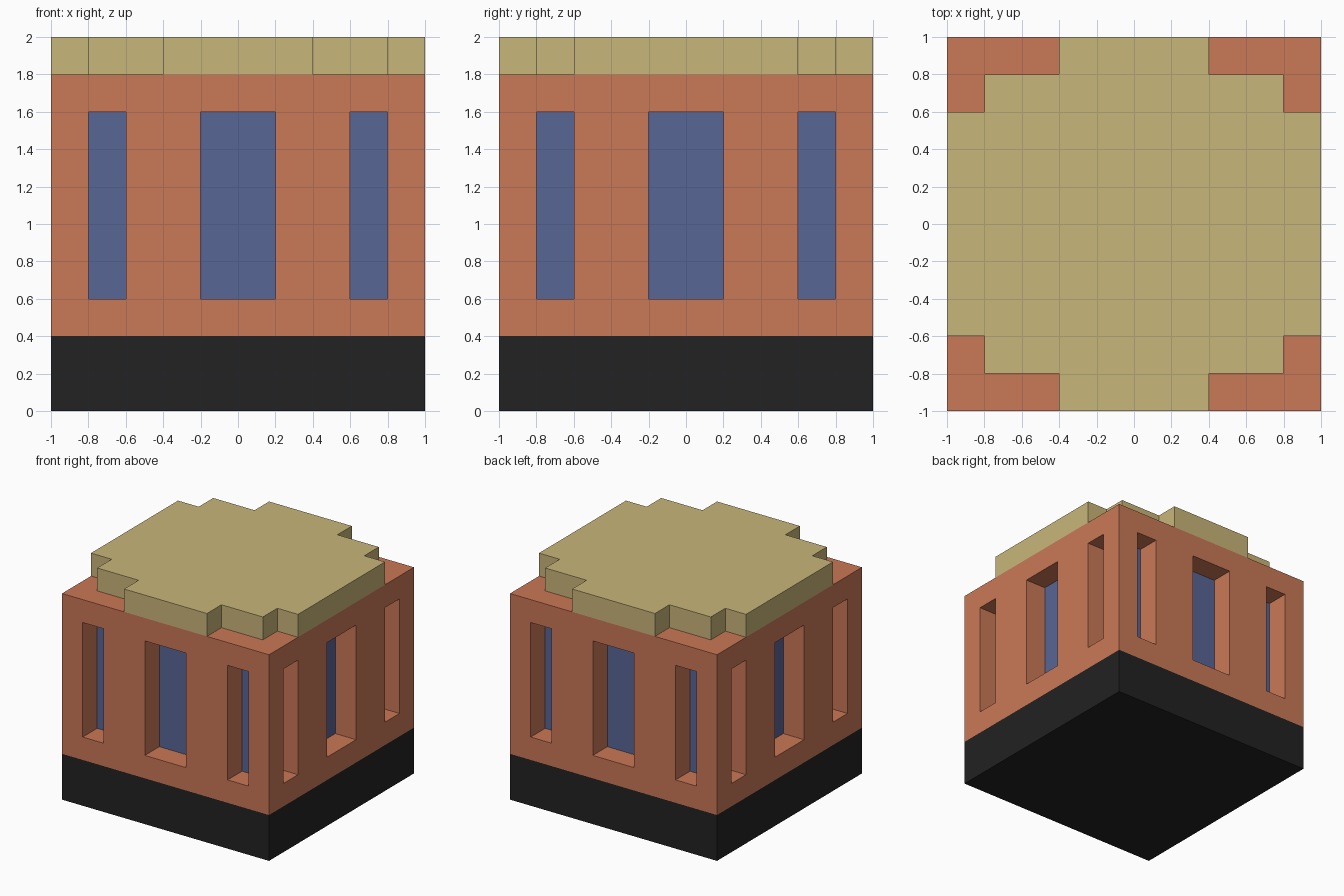
import bpy
import bmesh
import math
from mathutils import Matrix, Vector

if "Cube" in bpy.data.objects:
    bpy.data.objects.remove(bpy.data.objects["Cube"])


def srgb(r, g, b):
    def lin(c):
        c /= 255
        return c / 12.92 if c <= 0.04045 else ((c + 0.055) / 1.055) ** 2.4
    return (lin(r), lin(g), lin(b), 1)


def material(name, rgb):
    m = bpy.data.materials.new(name)
    m.diffuse_color = srgb(*rgb)
    m.use_nodes = True
    m.node_tree.nodes["Principled BSDF"].inputs["Base Color"].default_value = m.diffuse_color
    return m


black = material("black", (34, 34, 34))
terracotta = material("terracotta", (202, 120, 86))
blue = material("window blue", (88, 102, 150))
sand = material("sand", (201, 182, 122))


def finish(name, bm, mats):
    me = bpy.data.meshes.new(name)
    bm.to_mesh(me)
    bm.free()
    for m in mats:
        me.materials.append(m)
    ob = bpy.data.objects.new(name, me)
    bpy.context.collection.objects.link(ob)
    return ob


def quad(bm, pts, mat=0):
    f = bm.faces.new([bm.verts.new(p) for p in pts])
    f.material_index = mat


# Plinth
bm = bmesh.new()
bmesh.ops.create_cube(bm, size=1, matrix=Matrix.Translation((0, 0, 0.2)) @ Matrix.Diagonal((2, 2, 0.4, 1)))
finish("plinth", bm, [black])

# Walls: one grid wall with recessed windows, repeated on four sides
xs = [-1, -0.8, -0.6, -0.2, 0.2, 0.6, 0.8, 1]
zs = [0.4, 0.6, 1.6, 1.8]
depth = Vector((0, 0.2, 0))
bm = bmesh.new()
for side in range(4):
    rot = Matrix.Rotation(side * math.pi / 2, 3, 'Z')
    for i in range(7):
        for j in range(3):
            x0, x1, z0, z1 = xs[i], xs[i + 1], zs[j], zs[j + 1]
            outer = [Vector((x, -1, z)) for x, z in ((x0, z0), (x1, z0), (x1, z1), (x0, z1))]
            if j == 1 and i % 2 == 1:
                inner = [p + depth for p in outer]
                quad(bm, [rot @ p for p in inner], 1)
                for k in range(4):
                    n = (k + 1) % 4
                    quad(bm, [rot @ p for p in (outer[k], outer[n], inner[n], inner[k])])
            else:
                quad(bm, [rot @ p for p in outer])
# Wall top
quad(bm, [(-1, -1, 1.8), (1, -1, 1.8), (1, 1, 1.8), (-1, 1, 1.8)])
bmesh.ops.remove_doubles(bm, verts=bm.verts, dist=0.0001)
finish("walls", bm, [terracotta, blue])

# Roof slab: stepped outline mirrored into four quadrants, then extruded
q = [(1, 0.6), (0.8, 0.6), (0.8, 0.8), (0.4, 0.8), (0.4, 1)]
outline = q + [(-x, y) for x, y in reversed(q)]
outline += [(-x, -y) for x, y in outline]
bm = bmesh.new()
base = bm.faces.new([bm.verts.new((x, y, 1.8)) for x, y in outline])
top = bmesh.ops.extrude_face_region(bm, geom=[base], use_keep_orig=True)
bmesh.ops.translate(bm, vec=(0, 0, 0.2), verts=[v for v in top["geom"] if isinstance(v, bmesh.types.BMVert)])
bmesh.ops.recalc_face_normals(bm, faces=bm.faces)
finish("roof_slab", bm, [sand])
